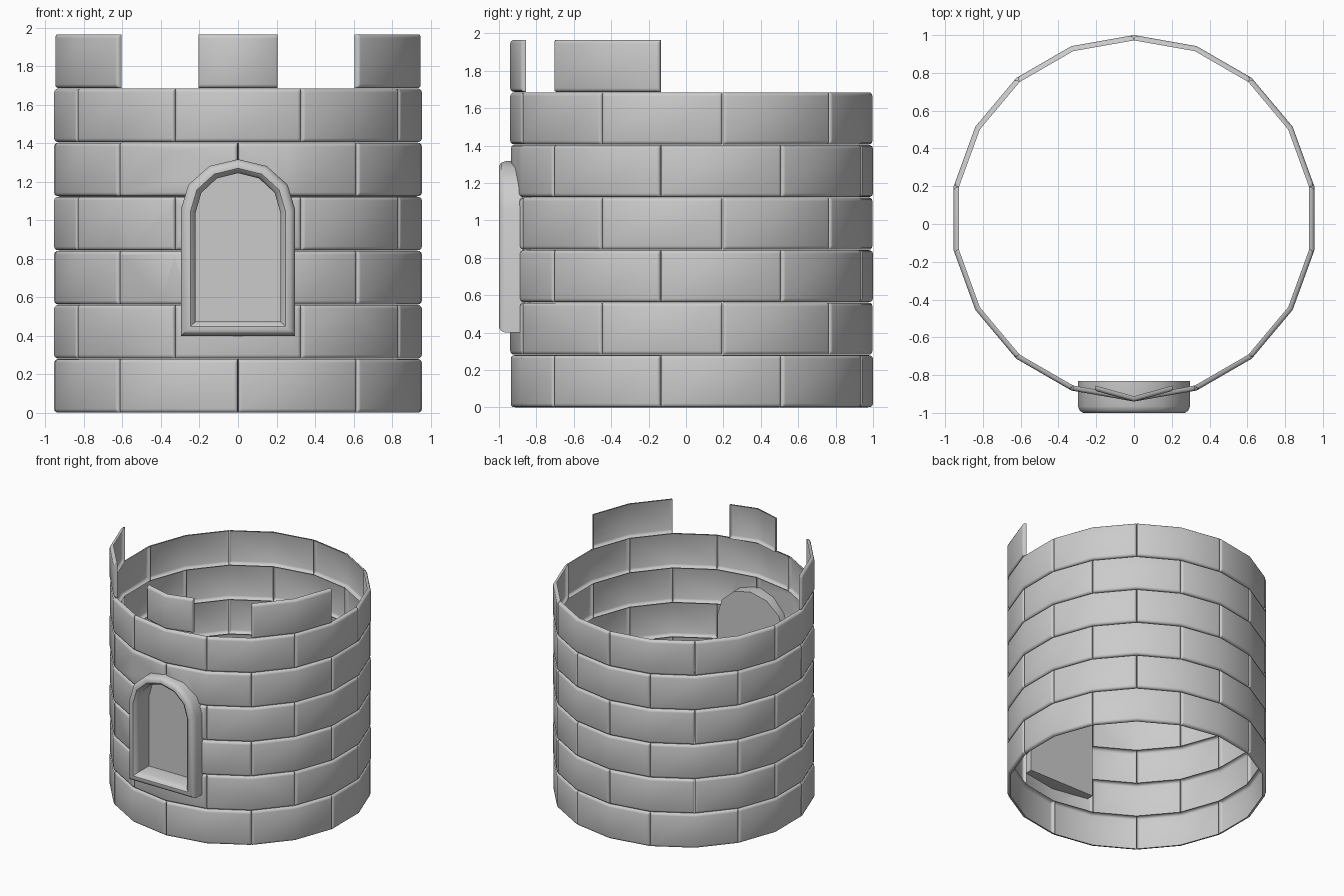
import bpy, bmesh
from math import sin, cos, pi, radians
from mathutils import Vector

if "Cube" in bpy.data.objects:
    bpy.data.objects.remove(bpy.data.objects["Cube"], do_unlink=True)

RADIUS, CENTRE_Y, COURSE = 0.97, 0.03, 0.281
HALF_BRICK = 2 * RADIUS * sin(radians(10))
# Rounded brick rim: (distance from the edge, depth below the face)
RIM = [(0.001, 0.028), (0.003, 0.013), (0.01, 0.004), (0.021, 0)]

stone = bpy.data.materials.new("stone grey")
stone.use_nodes = True
grey = (0.6, 0.6, 0.6, 1)
stone.diffuse_color = grey
stone.node_tree.nodes["Principled BSDF"].inputs["Base Color"].default_value = grey


def finish(bm, name, smooth=True):
    mesh = bpy.data.meshes.new(name)
    for f in bm.faces:
        f.smooth = smooth
    bm.to_mesh(mesh)
    bm.free()
    mesh.materials.append(stone)
    obj = bpy.data.objects.new(name, mesh)
    bpy.context.collection.objects.link(obj)
    return obj


def corner(degrees):
    a = radians(degrees)
    return Vector((RADIUS * cos(a), RADIUS * sin(a), 0))


def add_brick(bm, middle, z0, squeeze=1.0):
    """Open shell brick, folded at its middle, with a rounded rim."""
    cols = [(-1 + o / HALF_BRICK, d) for o, d in RIM] + [(0, 0)]
    cols += [(1 - o / HALF_BRICK, d) for o, d in reversed(RIM)]
    rows = [(o, d) for o, d in RIM] + [(COURSE - o, d) for o, d in reversed(RIM)]
    grid = []
    for h, dh in rows:
        line = []
        for u, du in cols:
            end = corner(middle + (20 if u > 0 else -20))
            p = corner(middle).lerp(end, abs(u)) * (1 - max(dh, du) / RADIUS)
            line.append(bm.verts.new((p.x * squeeze, p.y + CENTRE_Y, z0 + h)))
        grid.append(line)
    for a, b in zip(grid, grid[1:]):
        for i in range(len(a) - 1):
            bm.faces.new((a[i], a[i + 1], b[i + 1], b[i]))


def arch(half_width, bottom, spring, rise):
    """Counter-clockwise arched outline in x, z."""
    pts = [(-half_width, bottom), (half_width, bottom)]
    for k in range(7):
        a = k * pi / 6
        pts.append((half_width * cos(a), spring + rise * sin(a)))
    return [Vector((x, 0, z)) for x, z in pts]


outer = arch(0.297, 0.40, 1.055, 0.262)
inner = arch(0.22, 0.475, 1.04, 0.205)


def cut_doorway(bm):
    """Remove the wall behind the arched frame."""
    outline = [a.lerp(b, 0.5) for a, b in zip(outer, inner)]
    inside = [f for f in bm.faces
              if f.calc_center_median().y < -0.75]
    for a, b in zip(outline, outline[1:] + outline[:1]):
        if not inside:
            return
        edge = b - a
        normal = Vector((edge.z, 0, -edge.x)).normalized()
        geom = set(inside)
        for f in inside:
            geom.update(f.edges)
            geom.update(f.verts)
        cut = bmesh.ops.bisect_plane(bm, geom=list(geom), dist=1e-5,
                                     plane_co=a, plane_no=normal)
        inside = [f for f in cut["geom"] if isinstance(f, bmesh.types.BMFace)
                  and (f.calc_center_median() - a).dot(normal) < 0]
    bmesh.ops.delete(bm, geom=inside, context="FACES")


# Six brick courses with staggered joints
for row in range(6):
    bm = bmesh.new()
    first = -70 if row % 2 == 0 else -90
    for k in range(9):
        add_brick(bm, first + 40 * k, row * COURSE)
    if 1 <= row <= 4:
        cut_doorway(bm)
    finish(bm, f"brick_course_{row + 1}")

# Three battlements, the front one narrower
for name, angle, squeeze in (("battlement_left", -30, 1),
                             ("battlement_front", -90, 0.635),
                             ("battlement_right", -150, 1)):
    bm = bmesh.new()
    add_brick(bm, angle, 6 * COURSE, squeeze)
    finish(bm, name)

# Arched frame: a rounded profile swept round the outline
PROFILE = [(0, -0.83), (0, -0.965), (0.12, -0.988), (0.35, -1.0),
           (0.65, -1.0), (0.88, -0.985), (1, -0.96), (1, -0.835)]
bm = bmesh.new()
loops = []
for t, y in PROFILE:
    loops.append([bm.verts.new(a.lerp(b, t) + Vector((0, y, 0)))
                  for a, b in zip(outer, inner)])
for p, q in zip(loops, loops[1:]):
    for i in range(len(p)):
        j = (i + 1) % len(p)
        bm.faces.new((p[i], p[j], q[j], q[i]))
frame = finish(bm, "door_frame")
bpy.ops.object.select_all(action="DESELECT")
frame.select_set(True)
bpy.context.view_layer.objects.active = frame
bpy.ops.object.shade_smooth_by_angle(angle=radians(40))

# Flat door panel closing the back of the frame
bm = bmesh.new()
front = [bm.verts.new(v + Vector((0, -0.836, 0))) for v in outer]
back = [bm.verts.new(v + Vector((0, -0.83, 0))) for v in outer]
bm.faces.new(front)
bm.faces.new(back[::-1])
for i in range(len(front)):
    j = (i + 1) % len(front)
    bm.faces.new((front[j], front[i], back[i], back[j]))
finish(bm, "door_panel", smooth=False)
